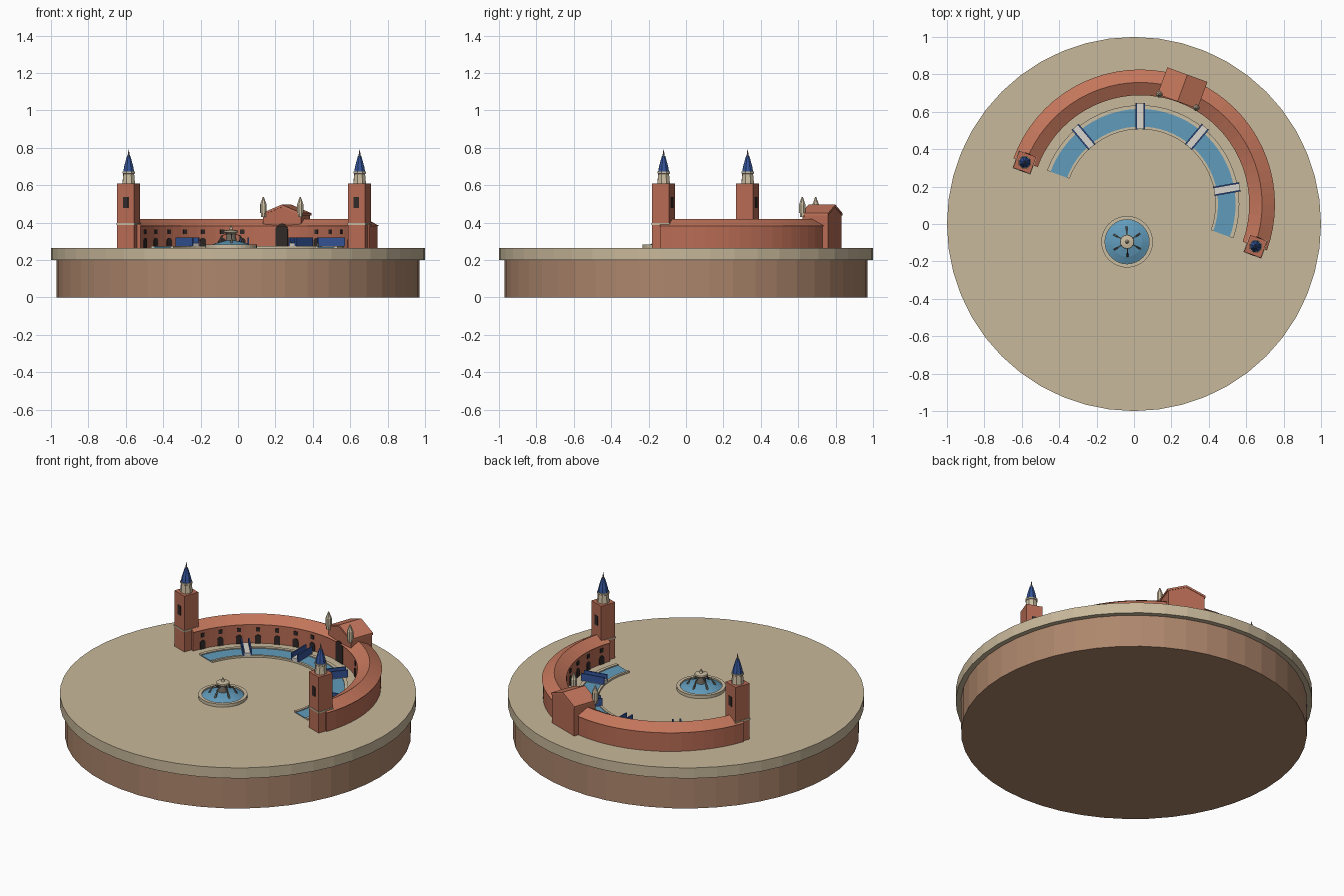
import bpy, bmesh
from math import radians, cos, sin, pi
from mathutils import Matrix, Vector

cube = bpy.data.objects.get("Cube")
if cube:
    bpy.data.objects.remove(cube, do_unlink=True)


def material(name, r, g, b):
    m = bpy.data.materials.new(name)
    m.use_nodes = True
    m.diffuse_color = (r, g, b, 1)
    bsdf = m.node_tree.nodes["Principled BSDF"]
    bsdf.inputs["Base Color"].default_value = (r, g, b, 1)
    bsdf.inputs["Roughness"].default_value = 0.8
    return m


SAND = material("sand paving", .58, .48, .325)
EARTH = material("brown earth", .42, .24, .15)
BRICK = material("terracotta brick", .48, .15, .09)
ROOF = material("roof tile", .55, .18, .105)
STONE = material("cream stone", .60, .51, .36)
WATER = material("water blue", .12, .33, .50)
DARK = material("dark opening", .03, .022, .02)
BLUE = material("ceramic blue", .035, .09, .32)
DECK = material("pale deck", .70, .67, .61)
BRONZE = material("grey bronze", .16, .14, .11)

GROUND = .265
# The plaza is turned on the slab; its axis is local +y
PLAZA = Matrix.Translation((.033, .105, 0)) @ Matrix.Rotation(radians(-20), 4, 'Z')


def turn(deg):
    return Matrix.Rotation(radians(deg), 4, 'Z')


def at(x, y, z=0):
    return Matrix.Translation((x, y, z))


def loft(bm, rings, cyclic=False):
    """Join rings of points with quads, capping the ends if it is open."""
    rows = [[bm.verts.new(p) for p in ring] for ring in rings]
    n = len(rows[0])
    for i in range(len(rows) if cyclic else len(rows) - 1):
        a, b = rows[i], rows[(i + 1) % len(rows)]
        for j in range(n):
            bm.faces.new((a[j], a[(j + 1) % n], b[(j + 1) % n], b[j]))
    if not cyclic:
        bm.faces.new(rows[0])
        bm.faces.new(rows[-1])


def prism(bm, poly, y0, y1, m):
    """Extrude an (x, z) outline along y."""
    loft(bm, [[m @ Vector((x, y, z)) for x, z in poly] for y in (y0, y1)])


def box(bm, w, y0, y1, z0, z1, m):
    prism(bm, [(-w / 2, z0), (w / 2, z0), (w / 2, z1), (-w / 2, z1)], y0, y1, m)


def sweep(bm, section, m, a0, a1, segs):
    """Revolve a closed (r, z) section between two angles."""
    full = a1 - a0 >= 360
    steps = segs if full else segs + 1
    loft(bm, [[m @ turn(a0 + (a1 - a0) * i / segs) @ Vector((0, r, z)) for r, z in section]
              for i in range(steps)], full)


def lathe(bm, profile, m, segs):
    """Revolve a profile, closing it along the axis."""
    sweep(bm, [(0, profile[0][1])] + profile + [(0, profile[-1][1])], m, 0, 360, segs)


def emit(name, bm, mat):
    bmesh.ops.remove_doubles(bm, verts=bm.verts, dist=1e-5)
    bmesh.ops.dissolve_degenerate(bm, edges=bm.edges, dist=1e-6)
    bmesh.ops.recalc_face_normals(bm, faces=bm.faces)
    me = bpy.data.meshes.new(name)
    bm.to_mesh(me)
    bm.free()
    me.materials.append(mat)
    ob = bpy.data.objects.new(name, me)
    bpy.context.collection.objects.link(ob)
    return ob


def arch(w, z0, z1, n=8):
    r = w / 2
    return [(-r, z0), (r, z0)] + [(r * cos(pi * i / n), z1 - r + r * sin(pi * i / n))
                                  for i in range(n + 1)]


def build(name, mat, fn, *args):
    bm = bmesh.new()
    fn(bm, *args)
    return emit(name, bm, mat)


# Base
build("base_drum", EARTH, lathe, [(.97, 0), (.97, .2)], at(0, 0), 48)
build("plaza_slab", SAND, lathe, [(1, .2), (1, GROUND)], at(0, 0), 48)

# Curved wing with pitched roof
build("curved_wing", BRICK, sweep,
      [(.59, GROUND), (.714, GROUND), (.714, .385), (.59, .385)], PLAZA, -90, 90, 36)
build("wing_roof", ROOF, sweep,
      [(.583, .383), (.721, .383), (.652, .42)], PLAZA, -90, 90, 36)

# Doors and windows along the inner wall
doors, windows = bmesh.new(), bmesh.new()
for i in range(2, 9):
    for side in (-1, 1):
        m = PLAZA @ turn(side * i * 10.5)
        prism(doors, arch(.034, GROUND, .318), .585, .592, m)
        box(windows, .022, .585, .592, .338, .362, m)
emit("wing_doors", doors, DARK)
emit("wing_windows", windows, DARK)

# Central gatehouse
build("gatehouse", BRICK, prism,
      [(-.108, GROUND), (.108, GROUND), (.108, .442), (0, .485), (-.108, .442)],
      .59, .735, PLAZA)
build("gatehouse_roof", ROOF, prism,
      [(-.114, .438), (0, .483), (.114, .438), (.114, .45), (0, .496), (-.114, .45)],
      .585, .738, PLAZA)
build("gatehouse_door", DARK, prism, arch(.07, GROUND, .395), .584, .591, PLAZA)
pinnacles = bmesh.new()
for side in (-1, 1):
    lathe(pinnacles, [(.014, .43), (.014, .45), (.018, .45), (.018, .498), (.003, .537)],
          PLAZA @ at(side * .105, .588), 8)
emit("gatehouse_pinnacles", pinnacles, STONE)

# End towers
for side, label in ((-1, "right"), (1, "left")):
    m = PLAZA @ at(side * .657, 0)
    h = .048
    build(label + "_tower", BRICK, box, 2 * h, -h, h, GROUND, .61, m)
    build(label + "_tower_band", STONE, box, .102, -.051, .051, .388, .397, m)
    openings = bmesh.new()
    for y in (-h, h):
        box(openings, .03, y - .003, y + .003, .478, .536, m)
    emit(label + "_tower_windows", openings, DARK)
    build(label + "_tower_lantern", STONE, lathe,
          [(.036, .61), (.031, .66), (.036, .663), (.036, .672)], m, 8)
    build(label + "_tower_spire", BLUE, lathe,
          [(.031, .672), (.026, .7), (.01, .755)], m, 8)
    build(label + "_tower_finial", BRONZE, lathe, [(.007, .753), (.001, .79)], m, 6)

# Canal with raised kerbs
build("canal_water", WATER, sweep,
      [(.41, GROUND), (.515, GROUND), (.515, .27), (.41, .27)], PLAZA, -90, 90, 36)
for name, r0, r1 in (("inner", .402, .416), ("outer", .51, .53)):
    build("canal_%s_kerb" % name, STONE, sweep,
          [(r0, GROUND), (r1, GROUND), (r1, .276), (r0, .276)], PLAZA, -90, 90, 36)

# Bridges with tiled railings
decks, rails = bmesh.new(), bmesh.new()
for angle in (-60, -20, 20, 60):
    m = PLAZA @ turn(angle)
    box(decks, .042, .402, .54, .272, .292, m)
    for x in (-.021, .021):
        box(rails, .008, .4, .542, .276, .32, m @ at(x, 0))
emit("bridge_decks", decks, DECK)
emit("bridge_railings", rails, BLUE)

# Fountain
F = at(-.037, -.095)
build("fountain_basin", STONE, sweep,
      [(.118, GROUND), (.138, GROUND), (.138, .284), (.118, .284)], F, 0, 360, 32)
build("fountain_water", WATER, lathe, [(.12, GROUND), (.12, .274), (.08, .291), (.03, .303)], F, 32)
build("fountain_pedestal", BRONZE, lathe, [(.032, .29), (.022, .345)], F, 12)
build("fountain_bowl", STONE, lathe,
      [(.022, .338), (.038, .35), (.036, .358), (.01, .362), (.002, .386)], F, 16)
jets = bmesh.new()
for k in range(6):
    m = F @ turn(2 + 60 * k)
    loft(jets, [[m @ Vector((x, r + d, z)) for x, d in ((-w, -w), (w, -w), (w, w), (-w, w))]
                for r, z, w in ((.02, .342, .003), (.055, .33, .003), (.08, .285, .005))])
emit("fountain_jets", jets, BRONZE)
